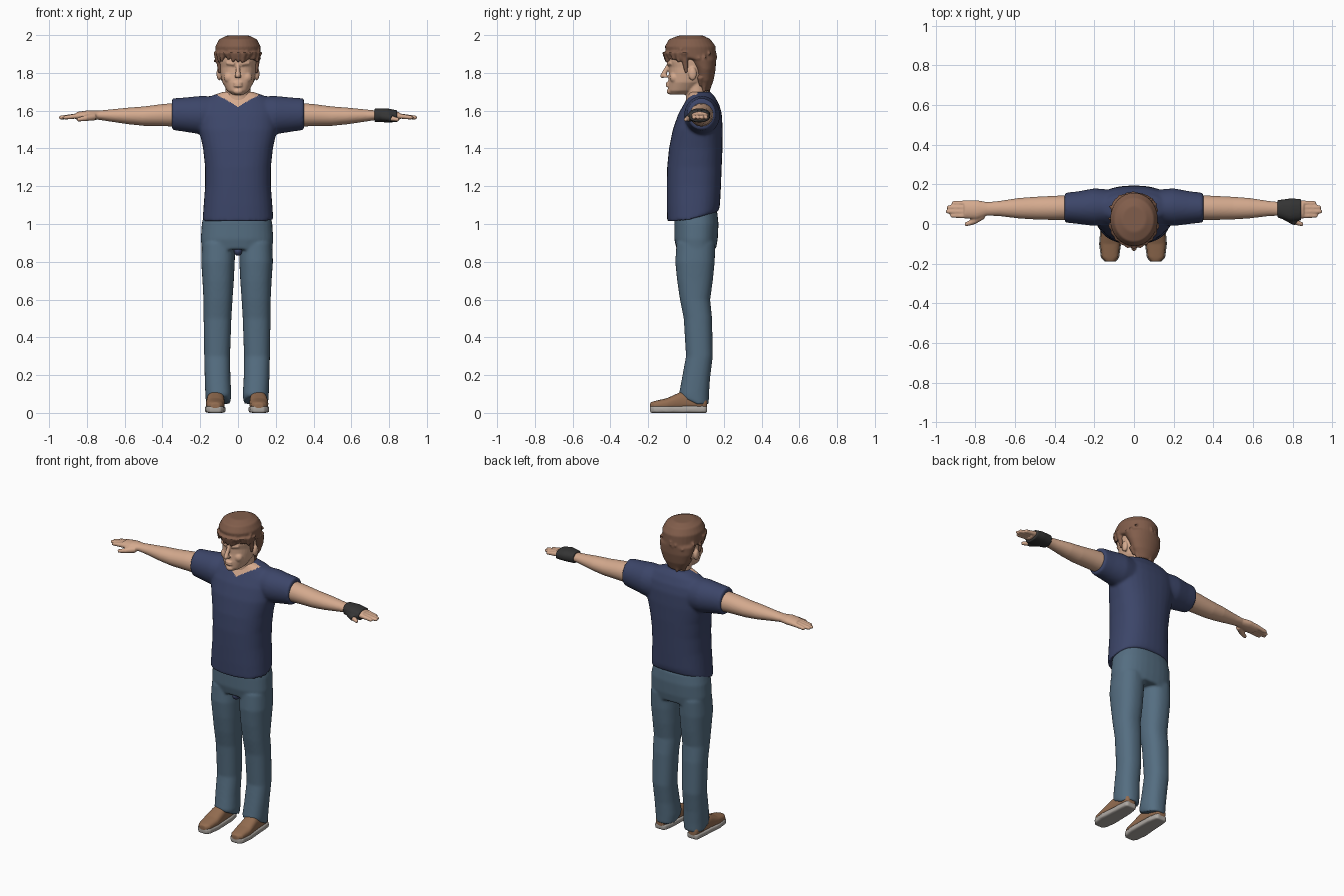
import bpy, bmesh, math, random
from mathutils import Matrix, Vector

random.seed(4)
start_cube = bpy.data.objects.get("Cube")
if start_cube:
    bpy.data.objects.remove(start_cube, do_unlink=True)


def material(name, *rgb):
    mat = bpy.data.materials.new(name)
    mat.use_nodes = True
    mat.diffuse_color = (*rgb, 1)
    shader = next(n for n in mat.node_tree.nodes if n.type == "BSDF_PRINCIPLED")
    shader.inputs["Base Color"].default_value = (*rgb, 1)
    return mat


SKIN = material("skin", .66, .40, .27)
NAVY = material("navy cloth", .045, .06, .14)
DENIM = material("blue denim", .09, .155, .22)
HAIR = material("brown hair", .22, .11, .07)
LEATHER = material("brown leather", .29, .15, .08)
RUBBER = material("pale rubber", .42, .39, .36)
BLACK = material("black glove", .035, .035, .035)


def loft(bm, axis, rows, power=2.0, sides=32):
    """Skin rounded sections; each row is position, then low and high of both other axes."""
    u, v = [i for i in range(3) if i != axis]
    rings = []
    for t, a_low, a_high, b_low, b_high in rows:
        ring = []
        for k in range(sides):
            angle = math.tau * k / sides
            c, s = math.cos(angle), math.sin(angle)
            co = Vector()
            co[axis] = t
            co[u] = (a_low + a_high + (a_high - a_low) * math.copysign(abs(c) ** (2 / power), c)) / 2
            co[v] = (b_low + b_high + (b_high - b_low) * math.copysign(abs(s) ** (2 / power), s)) / 2
            ring.append(bm.verts.new(co))
        rings.append(ring)
    for low, high in zip(rings, rings[1:]):
        for k in range(sides):
            j = (k + 1) % sides
            bm.faces.new((low[k], low[j], high[j], high[k]))
    bm.faces.new(rings[0])
    bm.faces.new(rings[-1])
    return rings


def centred(rows):
    return [(z, -half, half, front, back) for z, half, front, back in rows]


def tube(bm, start, end, r_start, r_end):
    start, end = Vector(start), Vector(end)
    turn = (end - start).to_track_quat("Z", "Y").to_matrix().to_4x4()
    bmesh.ops.create_cone(bm, cap_ends=True, segments=12, radius1=r_start, radius2=r_end,
                          depth=(end - start).length,
                          matrix=Matrix.Translation((start + end) / 2) @ turn)


def blob(bm, centre, radii):
    bmesh.ops.create_icosphere(bm, subdivisions=3, radius=1,
                               matrix=Matrix.Translation(centre) @ Matrix.Diagonal((*radii, 1)))


def mirror(bm):
    copy = bmesh.ops.duplicate(bm, geom=bm.verts[:] + bm.edges[:] + bm.faces[:])["geom"]
    for vert in copy:
        if isinstance(vert, bmesh.types.BMVert):
            vert.co.x *= -1


def finish(name, bm, mats, voxel, rounds, rule=None):
    """Fuse the volumes, relax the joins, then colour the faces by a rule."""
    bmesh.ops.recalc_face_normals(bm, faces=bm.faces[:])
    mesh = bpy.data.meshes.new(name)
    bm.to_mesh(mesh)
    bm.free()
    obj = bpy.data.objects.new(name, mesh)
    bpy.context.collection.objects.link(obj)
    fuse = obj.modifiers.new("fuse", "REMESH")
    fuse.mode, fuse.voxel_size = "VOXEL", voxel
    relax = obj.modifiers.new("relax", "SMOOTH")
    relax.factor, relax.iterations = .5, rounds
    bpy.context.view_layer.update()
    graph = bpy.context.evaluated_depsgraph_get()
    obj.data = bpy.data.meshes.new_from_object(obj.evaluated_get(graph))
    obj.modifiers.clear()
    obj.data.materials.clear()
    for mat in mats:
        obj.data.materials.append(mat)
    for face in obj.data.polygons:
        face.use_smooth = True
        face.material_index = int(rule(face.center)) if rule else 0
    return obj


# Shirt: sleeves mirrored, then fused with the torso; V neck shows skin
bm = bmesh.new()
loft(bm, 0, [(.08, 0, .17, 1.46, 1.675), (.2, -.01, .18, 1.475, 1.678),
             (.28, 0, .165, 1.488, 1.67), (.35, .008, .157, 1.498, 1.665)])
mirror(bm)
hem = loft(bm, 2, centred([
    (1.015, .187, -.1, .172), (1.1, .182, -.102, .18), (1.2, .174, -.102, .185),
    (1.3, .174, -.1, .189), (1.4, .185, -.09, .193), (1.5, .207, -.07, .194),
    (1.58, .21, -.042, .19), (1.63, .2, -.014, .177), (1.675, .15, .01, .152),
    (1.7, .08, .015, .13)]), 2.4)[0]
for vert in hem:
    vert.co.z += max(0, vert.co.y) * .3
finish("shirt", bm, [NAVY, SKIN], .008, 8,
       lambda c: c.z > 1.622 + .55 * abs(c.x) and c.y < .06)

# Trousers
bm = bmesh.new()
cuff = loft(bm, 2, [
    (.045, .035, .165, -.035, .12), (.1, .03, .168, -.037, .122), (.18, .035, .171, -.022, .127),
    (.3, .037, .174, 0, .142), (.5, .03, .177, -.012, .138), (.6, .024, .178, -.032, .128),
    (.7, .017, .183, -.047, .142), (.8, .012, .19, -.057, .152), (.9, .01, .186, -.05, .155)],
    2.3)[0]
for vert in cuff:
    vert.co.z += max(0, .06 - vert.co.y) * .5
mirror(bm)
loft(bm, 2, centred([(.865, .187, -.05, .158), (.92, .192, -.062, .168),
                     (1, .187, -.062, .172), (1.07, .172, -.06, .165)]), 2.4)
finish("trousers", bm, [DENIM], .008, 5).location.x = -.005

# Dark gusset between the legs
bm = bmesh.new()
blob(bm, (0, -.015, .857), (.022, .03, .026))
finish("gusset", bm, [NAVY], .006, 1)

# Shoes: leather upper and a slightly wider rubber sole
last = [(-.19, .092, .138, .055), (-.17, .075, .157, .062), (-.1, .065, .166, .078),
        (-.03, .067, .16, .11), (.05, .07, .155, .11), (.1, .08, .15, .1), (.112, .09, .14, .07)]
for name, mat, base, grow in (("shoe_uppers", LEATHER, .015, 0), ("shoe_soles", RUBBER, 0, .005)):
    bm = bmesh.new()
    loft(bm, 1, [(y, left - grow, right + grow, base, .037 if grow else top)
                 for y, left, right, top in last], 5 if grow else 2.6)
    mirror(bm)
    finish(name, bm, [mat], .006, 2).location.x = -.005

# Bare arms with fingers and thumb
bm = bmesh.new()
loft(bm, 0, [
    (.3, .02, .147, 1.515, 1.643), (.4, .02, .142, 1.518, 1.635), (.5, .023, .137, 1.52, 1.622),
    (.58, .028, .131, 1.528, 1.616), (.68, .04, .116, 1.543, 1.606), (.74, .042, .11, 1.552, 1.6),
    (.79, .024, .12, 1.55, 1.602), (.855, .028, .118, 1.55, 1.593)])
for y, tip in ((.042, .915), (.063, .937), (.084, .932), (.105, .908)):
    tube(bm, (.83, y, 1.574), (tip, y, 1.564), .015, .011)
    blob(bm, (tip, y, 1.564), (.012, .011, .011))
tube(bm, (.76, .045, 1.568), (.81, .012, 1.56), .02, .016)
tube(bm, (.805, .014, 1.56), (.852, -.004, 1.552), .016, .01)
mirror(bm)
finish("arms", bm, [SKIN], .005, 4)

# Fingerless glove on the left hand
bm = bmesh.new()
loft(bm, 0, [(.722, .033, .12, 1.54, 1.612), (.79, .012, .129, 1.538, 1.612),
             (.842, .018, .126, 1.539, 1.602)], 2.3)
tube(bm, (.765, .04, 1.568), (.818, .008, 1.56), .023, .019)
finish("left_glove", bm, [BLACK], .006, 2)

# Head: neck, skull, nose, lips, brows, cheeks and ears
bm = bmesh.new()
for side in (-1, 1):
    blob(bm, (side * .1, .035, 1.795), (.014, .022, .035))
    tube(bm, (side * .018, -.094, 1.847), (side * .06, -.077, 1.852), .011, .009)
    blob(bm, (side * .045, -.062, 1.775), (.03, .025, .03))
    blob(bm, (side * .01, -.108, 1.782), (.009, .012, .009))
loft(bm, 2, centred([(1.55, .1, -.01, .13), (1.64, .08, 0, .122),
                     (1.68, .067, 0, .112), (1.77, .067, 0, .112)]))
loft(bm, 2, centred([
    (1.685, .03, -.08, 0), (1.705, .058, -.094, .05), (1.75, .083, -.095, .1),
    (1.8, .093, -.09, .12), (1.83, .096, -.09, .13), (1.86, .099, -.1, .132),
    (1.92, .1, -.1, .13), (1.97, .07, -.06, .1)]), 2.2)
tube(bm, (0, -.092, 1.845), (0, -.121, 1.786), .009, .015)
blob(bm, (0, -.124, 1.785), (.013, .014, .013))
for z in (1.731, 1.745):
    blob(bm, (0, -.094, z), (.024, .014, .007))
blob(bm, (0, -.086, 1.702), (.025, .016, .016))
finish("head", bm, [SKIN], .005, 4)

# Hair: cap with fringe, sideburns and loose tufts
bm = bmesh.new()
loft(bm, 2, centred([
    (1.705, .048, .065, .125), (1.76, .085, .055, .146), (1.82, .108, .035, .157),
    (1.868, .116, 0, .159), (1.885, .118, -.102, .159), (1.94, .12, -.112, .157),
    (1.978, .1, -.09, .13), (1.997, .06, -.04, .09)]))
for side in (-1, 1):
    tube(bm, (side * .1, -.01, 1.9), (side * .097, .002, 1.8), .022, .008)
for k in range(11):
    angle = math.radians(-75 + 15 * k)
    x, y = .112 * math.sin(angle), .025 - .13 * math.cos(angle)
    tube(bm, (x, y, 1.91), (x + random.uniform(-.01, .01), y, random.uniform(1.85, 1.875)), .022, .006)
for k in range(46):
    angle, z = random.uniform(0, math.tau), random.uniform(1.87, 1.985)
    reach = math.sqrt(max(.1, 1 - ((z - 1.89) / .11) ** 2))
    out = Vector((.112 * math.cos(angle), .13 * math.sin(angle), 0)) * reach
    root = Vector((0, .025, z)) + out * .88
    tip = root + out * .2 + Vector((random.uniform(-.02, .02), 0, -.015))
    tube(bm, root, tip, .018, .005)
for k in range(9):
    angle = math.radians(20 + 17.5 * k)
    x, y = .085 * math.cos(angle), .05 + .075 * math.sin(angle)
    tube(bm, (x, y, 1.78), (x * .8, y, random.uniform(1.695, 1.73)), .018, .006)
finish("hair", bm, [HAIR], .006, 2)
